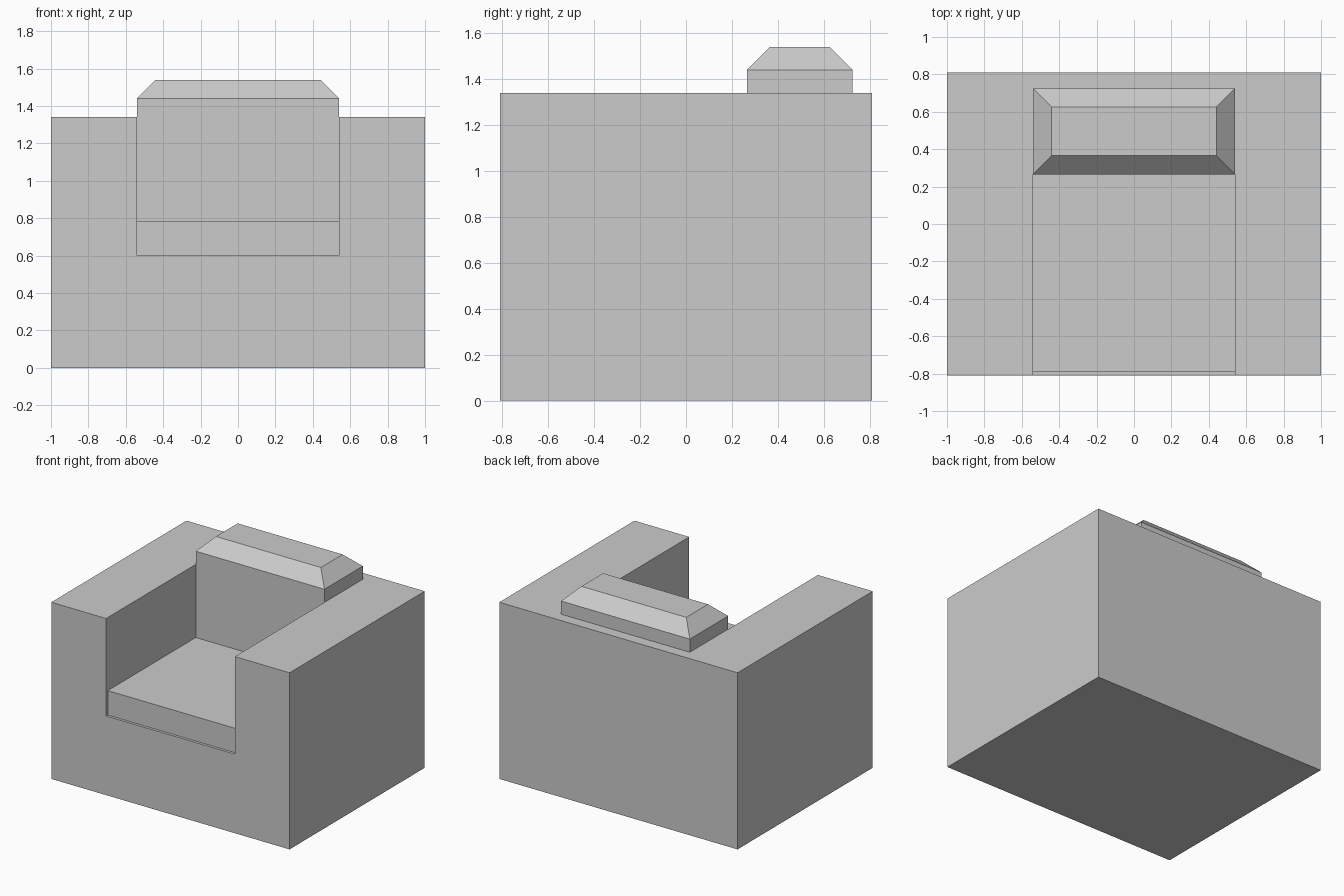
import bpy, bmesh

if "Cube" in bpy.data.objects:
    bpy.data.objects.remove(bpy.data.objects["Cube"])


def box(name, x, y, z, taper=0.0, rise=0.0):
    """Box from (min, max) ranges; optional sloped cap inset by taper and raised by rise."""
    bm = bmesh.new()
    bmesh.ops.create_cube(bm, size=1)
    for v in bm.verts:
        v.co = [r[int(c > 0)] for r, c in zip((x, y, z), v.co)]
    if rise:
        top = max(bm.faces, key=lambda f: f.calc_center_median().z)
        bmesh.ops.inset_region(bm, faces=[top], thickness=taper, use_even_offset=True)
        for v in top.verts:
            v.co.z += rise
    mesh = bpy.data.meshes.new(name)
    bm.to_mesh(mesh)
    bm.free()
    obj = bpy.data.objects.new(name, mesh)
    bpy.context.collection.objects.link(obj)
    return obj


HALF = 0.54          # half width of the seat opening
BACK = (0.265, 0.725)  # depth range of the back cushion

# Block body with the seat opening cut out of the front and top
body = box("armchair_body", (-1, 1), (-0.81, 0.81), (0, 1.34))
cutter = box("opening_cutter", (-HALF, HALF), (-1.2, BACK[1]), (0.6, 1.8))
cutter.hide_render = True
cutter.hide_set(True)
cut = body.modifiers.new("seat_opening", 'BOOLEAN')
cut.operation = 'DIFFERENCE'
cut.solver = 'EXACT'
cut.object = cutter

# Seat cushion, set slightly back from the front
box("seat_cushion", (-HALF, HALF), (-0.79, BACK[0]), (0.6, 0.785))

# Back cushion with a bevelled top rising above the arms
box("back_cushion", (-HALF, HALF), BACK, (0.6, 1.44), taper=0.1, rise=0.1)
